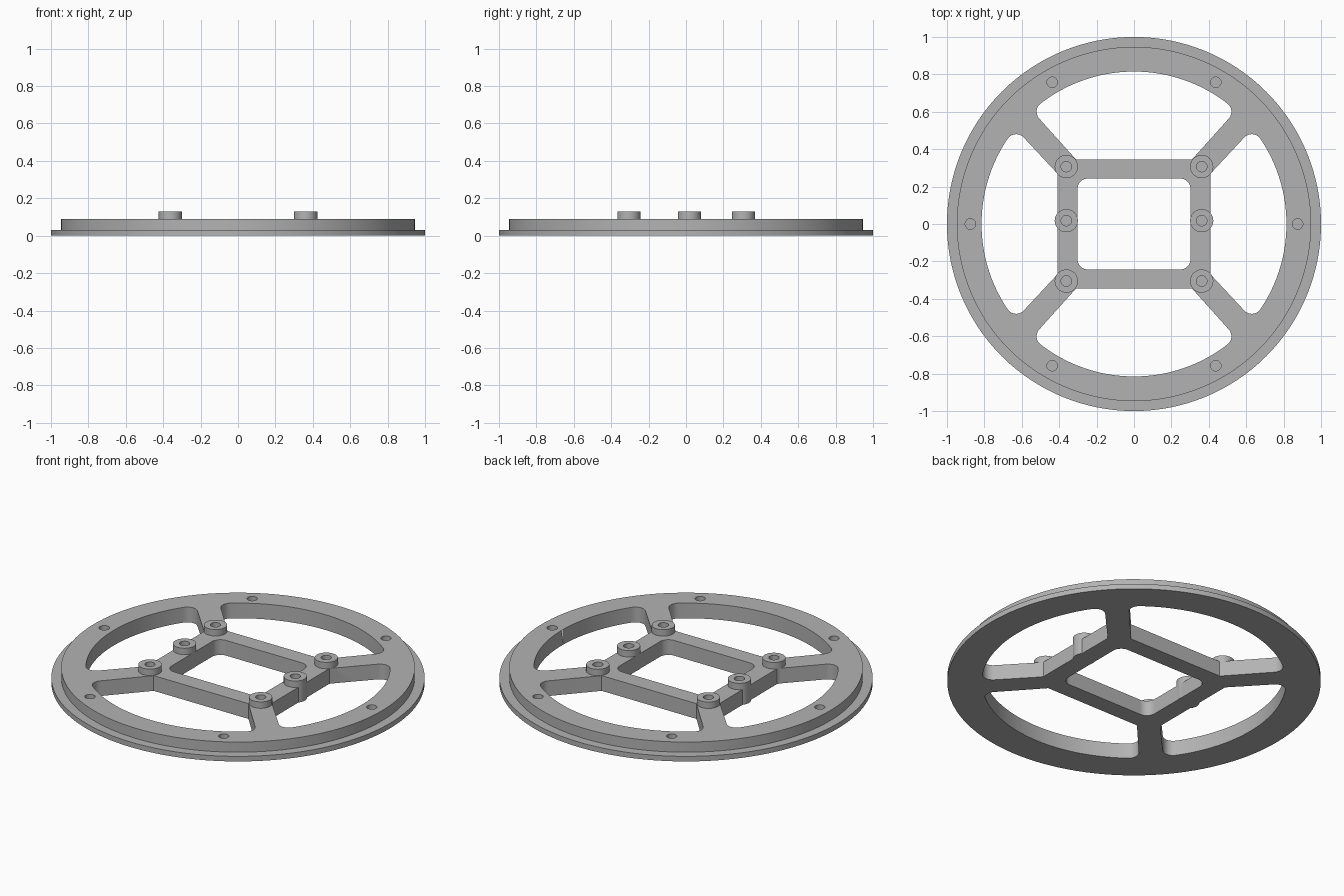
import bpy, bmesh
from math import pi, cos, sin, atan2, sqrt, radians
from mathutils import Vector

if "Cube" in bpy.data.objects:
    bpy.data.objects.remove(bpy.data.objects["Cube"], do_unlink=True)

FLANGE_TOP, PLATE_TOP, BOSS_TOP = 0.03, 0.09, 0.128
RIM_IN, FILLET, HOLE_R = 0.815, 0.055, 0.028

grey = bpy.data.materials.new("plain grey")
grey.use_nodes = True
grey.diffuse_color = (0.45, 0.45, 0.45, 1)
grey.node_tree.nodes["Principled BSDF"].inputs["Base Color"].default_value = (0.45, 0.45, 0.45, 1)


def arc(cx, cy, r, a0, a1, n):
    return [(cx + r * cos(a0 + (a1 - a0) * i / n), cy + r * sin(a0 + (a1 - a0) * i / n))
            for i in range(n + 1)]


def circle(x, y, r, n):
    return arc(x, y, r, 0, 2 * pi, n)[:-1]


def prism(bm, outline, z0, z1):
    """Closed solid between two heights from a flat outline."""
    low = [bm.verts.new((x, y, z0)) for x, y in outline]
    high = [bm.verts.new((x, y, z1)) for x, y in outline]
    bm.faces.new(low[::-1])
    bm.faces.new(high)
    for i in range(len(low)):
        j = (i + 1) % len(low)
        bm.faces.new((low[i], low[j], high[j], high[i]))


def make_object(name, bm):
    bmesh.ops.recalc_face_normals(bm, faces=bm.faces)
    mesh = bpy.data.meshes.new(name)
    bm.to_mesh(mesh)
    bm.free()
    mesh.materials.append(grey)
    obj = bpy.data.objects.new(name, mesh)
    bpy.context.collection.objects.link(obj)
    return obj


def combine(target, tool, operation):
    mod = target.modifiers.new("boolean", "BOOLEAN")
    mod.operation, mod.object, mod.solver = operation, tool, "EXACT"
    bpy.context.view_layer.objects.active = target
    bpy.ops.object.modifier_apply(modifier=mod.name)
    bpy.data.objects.remove(tool, do_unlink=True)


def window(start, end):
    """Opening bounded by the rim arc, two spoke edges and a frame edge."""
    p = Vector(start)
    d = (Vector(end) - p).normalized()
    n = Vector((-d.y, d.x))
    q = p + n * FILLET
    b = q.dot(d)
    c = q + d * (-b + sqrt(b * b - q.dot(q) + (RIM_IN - FILLET) ** 2))
    a = atan2(c.y, c.x)
    half = [start] + arc(c.x, c.y, FILLET, atan2(-n.y, -n.x), a, 12)
    half += arc(0, 0, RIM_IN, a, pi / 2, 24)[1:]
    return half + [(-x, y) for x, y in half[-2::-1]]


# Stepped round plate, turned from a profile
bm = bmesh.new()
profile = [(0, 0), (1, 0), (1, FLANGE_TOP), (0.947, FLANGE_TOP), (0.947, PLATE_TOP), (0, PLATE_TOP)]
vs = [bm.verts.new((x, 0, z)) for x, z in profile]
es = [bm.edges.new(pair) for pair in zip(vs, vs[1:])]
bmesh.ops.spin(bm, geom=vs + es, cent=(0, 0, 0), axis=(0, 0, 1), angle=2 * pi, steps=128)
bmesh.ops.remove_doubles(bm, verts=bm.verts, dist=1e-5)
plate = make_object("mounting_ring", bm)

# Four rim windows and the rounded centre opening
bm = bmesh.new()
top = window((0.31, 0.345), (0.515, 0.573))
side = window((0.27, 0.41), (0.465, 0.592))
for s in (1, -1):
    prism(bm, [(x, s * y) for x, y in top], -0.1, 0.2)
    prism(bm, [(s * y, x) for x, y in side], -0.1, 0.2)
centre = []
for k, (sx, sy) in enumerate(((1, 1), (-1, 1), (-1, -1), (1, -1))):
    centre += arc(sx * (0.302 - FILLET), sy * (0.243 - FILLET), FILLET,
                  k * pi / 2, (k + 1) * pi / 2, 12)
prism(bm, centre, -0.1, 0.2)
combine(plate, make_object("window_cutter", bm), "DIFFERENCE")

# Six raised bosses on the square frame
bosses = [(s * 0.362, y) for s in (1, -1) for y in (0.307, 0.018, -0.305)]
bm = bmesh.new()
for x, y in bosses:
    prism(bm, circle(x, y, 0.062, 48), 0, BOSS_TOP)
combine(plate, make_object("boss_posts", bm), "UNION")

# Blind screw holes in bosses and rim
rim = [(0.875 * cos(k * pi / 3), 0.875 * sin(k * pi / 3)) for k in range(6)]
bm = bmesh.new()
for x, y in bosses + rim:
    prism(bm, circle(x, y, HOLE_R, 32), FLANGE_TOP, 0.2)
combine(plate, make_object("hole_cutter", bm), "DIFFERENCE")

# Smooth round walls, crisp edges
bpy.ops.object.select_all(action="DESELECT")
plate.select_set(True)
bpy.context.view_layer.objects.active = plate
bpy.ops.object.shade_smooth_by_angle(angle=radians(30))
